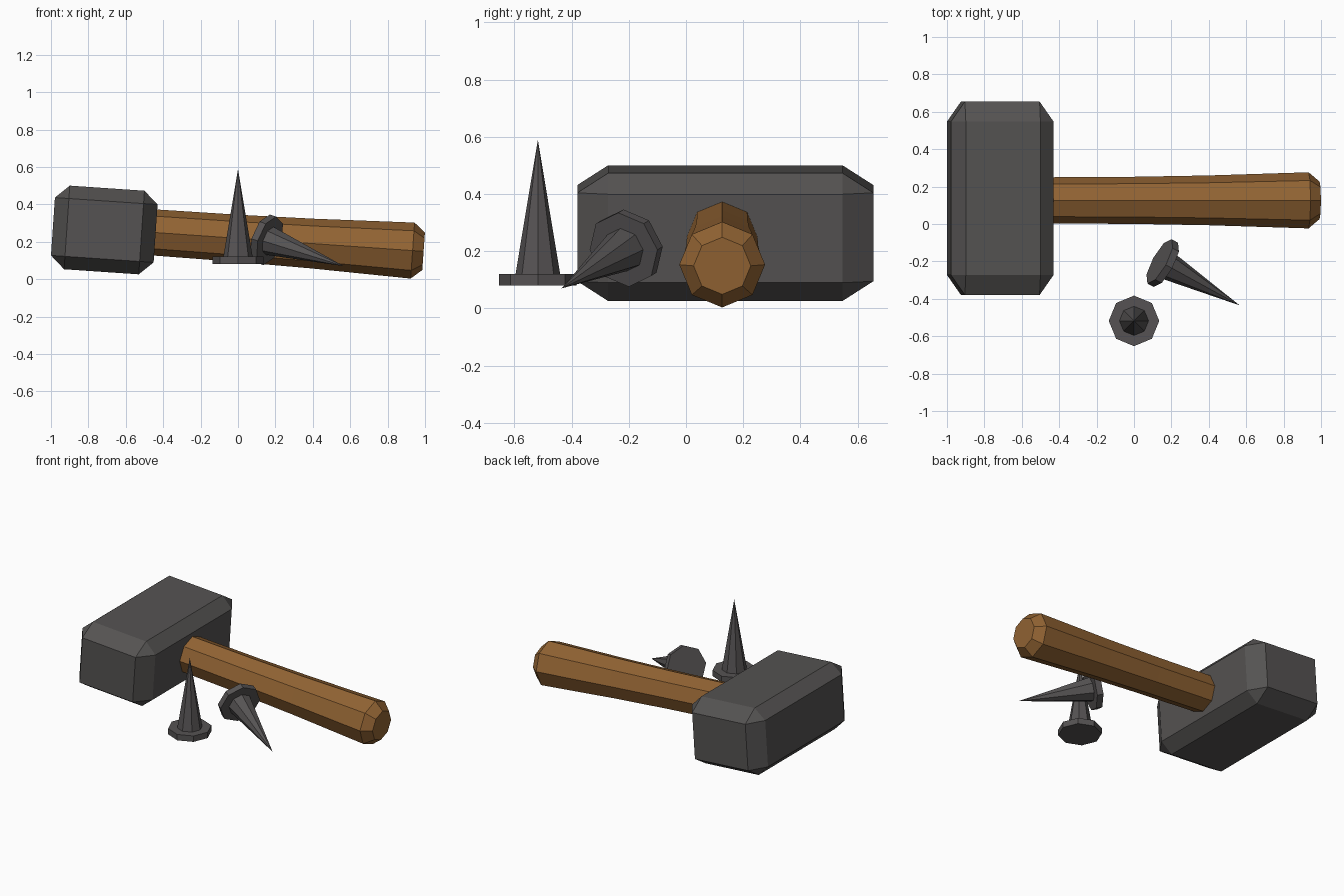
import bpy, bmesh, math
from mathutils import Vector

if "Cube" in bpy.data.objects:
    bpy.data.objects.remove(bpy.data.objects["Cube"])


def material(name, rgb):
    m = bpy.data.materials.new(name)
    m.diffuse_color = (*rgb, 1)
    m.use_nodes = True
    m.node_tree.nodes["Principled BSDF"].inputs["Base Color"].default_value = m.diffuse_color
    return m


iron = material("dark iron", (0.090, 0.086, 0.084))
steel = material("nail steel", (0.092, 0.086, 0.087))
wood = material("brown wood", (0.285, 0.125, 0.033))


def finish(bm, name, mat):
    bmesh.ops.recalc_face_normals(bm, faces=bm.faces)
    mesh = bpy.data.meshes.new(name)
    bm.to_mesh(mesh)
    bm.free()
    mesh.materials.append(mat)
    ob = bpy.data.objects.new(name, mesh)
    bpy.context.collection.objects.link(ob)
    return ob


def turned(name, mat, origin, direction, rings, sides=8):
    """Octagonal turned part: rings of (distance, radius); radius 0 is a tip."""
    bm = bmesh.new()
    prev = None
    for dist, r in rings:
        if r == 0:
            ring = [bm.verts.new((0, 0, dist))] * sides
        else:
            ring = [bm.verts.new((r * math.cos(i * math.tau / sides),
                                  r * math.sin(i * math.tau / sides), dist))
                    for i in range(sides)]
        if prev is None:
            bm.faces.new(ring)
        else:
            for i in range(sides):
                j = (i + 1) % sides
                quad = [prev[i], prev[j], ring[j], ring[i]]
                bm.faces.new(list(dict.fromkeys(quad)))
        prev = ring
    if rings[-1][1] > 0:
        bm.faces.new(prev)
    ob = finish(bm, name, mat)
    ob.location = origin
    ob.rotation_mode = 'QUATERNION'
    ob.rotation_quaternion = Vector(direction).to_track_quat('Z', 'Y')
    return ob


# Hammer head: bevelled block, tilted with the handle
OUTER = (0.275, 0.5175, 0.224)
INNER = (0.200, 0.410, 0.155)
bm = bmesh.new()
bmesh.ops.create_cube(bm, size=2)
bmesh.ops.bevel(bm, geom=list(bm.edges), offset=0.3, segments=1,
                affect='EDGES', profile=0.5)
for v in bm.verts:
    v.co = [math.copysign(OUTER[k] if abs(c) > 0.9 else INNER[k], c)
            for k, c in enumerate(v.co)]
head = finish(bm, "hammer_head", iron)
head.location = (-0.715, 0.1375, 0.263)
head.rotation_euler = (0, math.radians(3.9), 0)

# Handle: octagonal shaft flaring towards a chamfered end
turned("hammer_handle", wood, (-0.5, 0.1265, 0.2535), (0.9975, 0, -0.07),
       [(0, 0.123), (0.5, 0.126), (0.9, 0.133), (1.437, 0.15), (1.496, 0.10)])

# Nails: flat octagonal head with a conical spike
NAIL = [(0, 0.135), (0.04, 0.135), (0.04, 0.078), (0.51, 0)]
turned("standing_nail", steel, (0, -0.518, 0.08), (0, 0, 1), NAIL)

tip = Vector((0.565, -0.435, 0.07))
lean = Vector((0.41, -0.225, -0.14)).normalized()
turned("fallen_nail", steel, tip - lean * 0.51, lean, NAIL)
